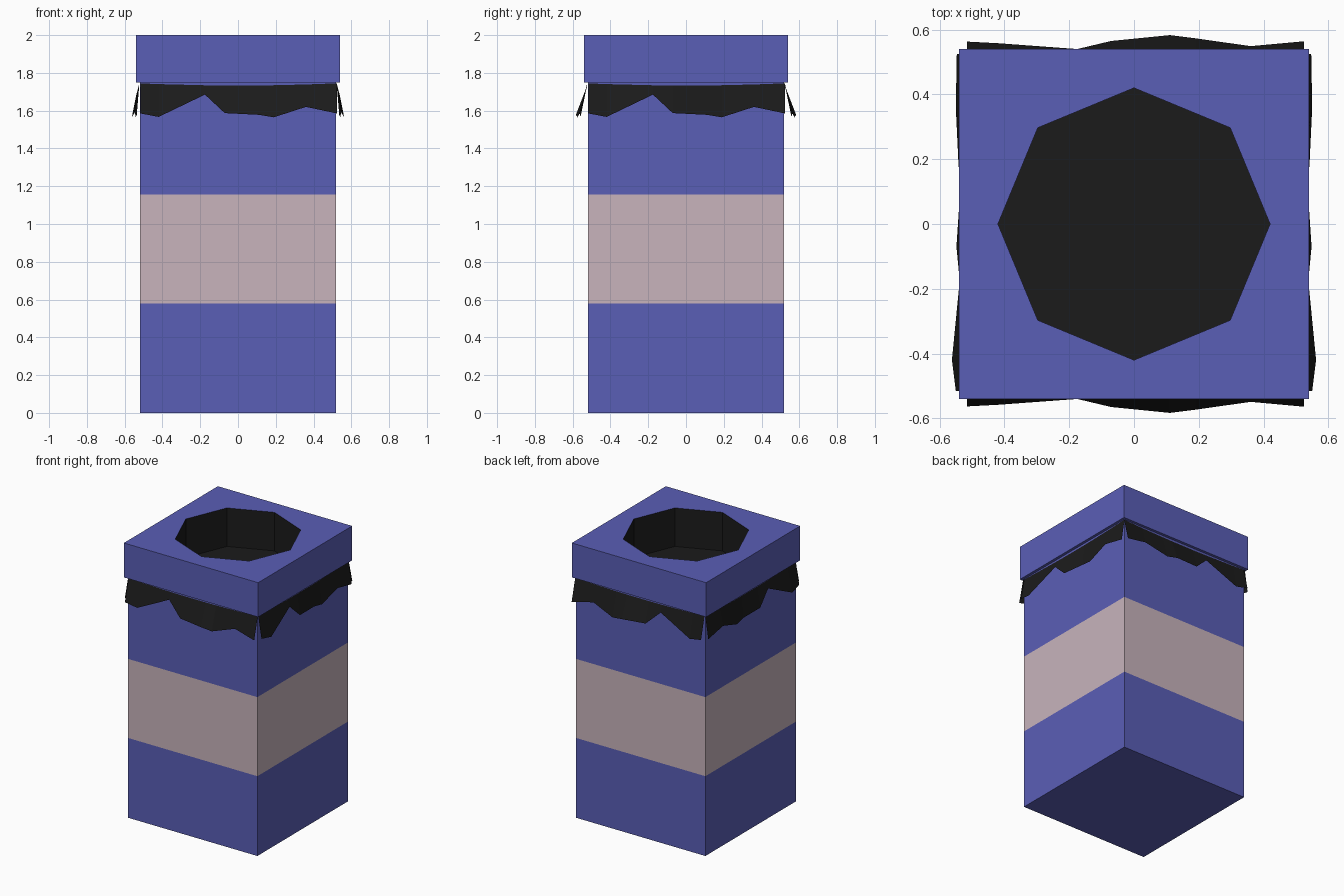
import bpy, bmesh

if "Cube" in bpy.data.objects:
    bpy.data.objects.remove(bpy.data.objects["Cube"])


def material(name, rgb):
    m = bpy.data.materials.new(name)
    m.diffuse_color = (*rgb, 1)
    m.use_nodes = True
    m.node_tree.nodes["Principled BSDF"].inputs["Base Color"].default_value = m.diffuse_color
    return m


blue = material("blue", (0.102, 0.112, 0.468))
pink = material("pale_pink", (0.578, 0.456, 0.503))
black = material("black", (0.011, 0.011, 0.011))


def finish(name, bm, mats):
    me = bpy.data.meshes.new(name)
    bm.to_mesh(me)
    bm.free()
    for m in mats:
        me.materials.append(m)
    ob = bpy.data.objects.new(name, me)
    bpy.context.collection.objects.link(ob)
    return ob


# Eight directions around the axis; corners become square or octagonal
DIRS = [(1, 0), (1, 1), (0, 1), (-1, 1), (-1, 0), (-1, -1), (0, -1), (1, -1)]


def ring(bm, size, z, octagon=False):
    k = 0.7071 if octagon else 1
    return [bm.verts.new((x * size * (k if x and y else 1),
                          y * size * (k if x and y else 1), z)) for x, y in DIRS]


def bridge(bm, a, b, mat):
    for i in range(8):
        j = (i + 1) % 8
        bm.faces.new((a[i], a[j], b[j], b[i])).material_index = mat


# Striped square body, open at the top
bm = bmesh.new()
rings = [ring(bm, 0.52, z) for z in (0, 0.58, 1.155, 1.75)]
bm.faces.new(rings[0][::-1])
for i, mat in enumerate((0, 1, 0)):
    bridge(bm, rings[i], rings[i + 1], mat)
finish("bin_body", bm, [blue, pink])

# Lid with an octagonal opening and a black well
bm = bmesh.new()
lid = [ring(bm, 0.52, 1.75), ring(bm, 0.54, 1.75), ring(bm, 0.54, 2.0),
       ring(bm, 0.42, 2.0, True), ring(bm, 0.42, 1.72, True)]
for i, mat in enumerate((0, 0, 0, 1)):
    bridge(bm, lid[i], lid[i + 1], mat)
bm.faces.new(lid[-1]).material_index = 1
finish("lid", bm, [blue, black])

# Ragged liner hem: position along the side, hem height, front flare, side flare
HEM = [(-0.515, 1.585, 0.563, 0.55), (-0.42, 1.567, 0.558, 0.562),
       (-0.175, 1.685, 0.540, 0.538), (-0.07, 1.587, 0.565, 0.548),
       (0.11, 1.578, 0.583, 0.536), (0.19, 1.565, 0.573, 0.542),
       (0.36, 1.62, 0.549, 0.55), (0.525, 1.585, 0.564, 0.547)]


def flap(name, side, sign):
    bm = bmesh.new()
    rows = []
    for t, z, front, flank in HEM:
        top_z = 1.733 + 0.012 * (abs(t) / 0.525) ** 2
        pts = ((t, 0.523, top_z), (t, flank if side else front, z))
        rows.append([bm.verts.new((sign * d, u, h) if side else (u, sign * d, h))
                     for u, d, h in pts])
    for a, b in zip(rows, rows[1:]):
        bm.faces.new((a[0], a[1], b[1], b[0]))
    # keep the cloth facing outward
    if (sign > 0) != side:
        bmesh.ops.reverse_faces(bm, faces=bm.faces[:])
    finish(name, bm, [black])


flap("liner_front", False, -1)
flap("liner_back", False, 1)
flap("liner_right", True, 1)
flap("liner_left", True, -1)
